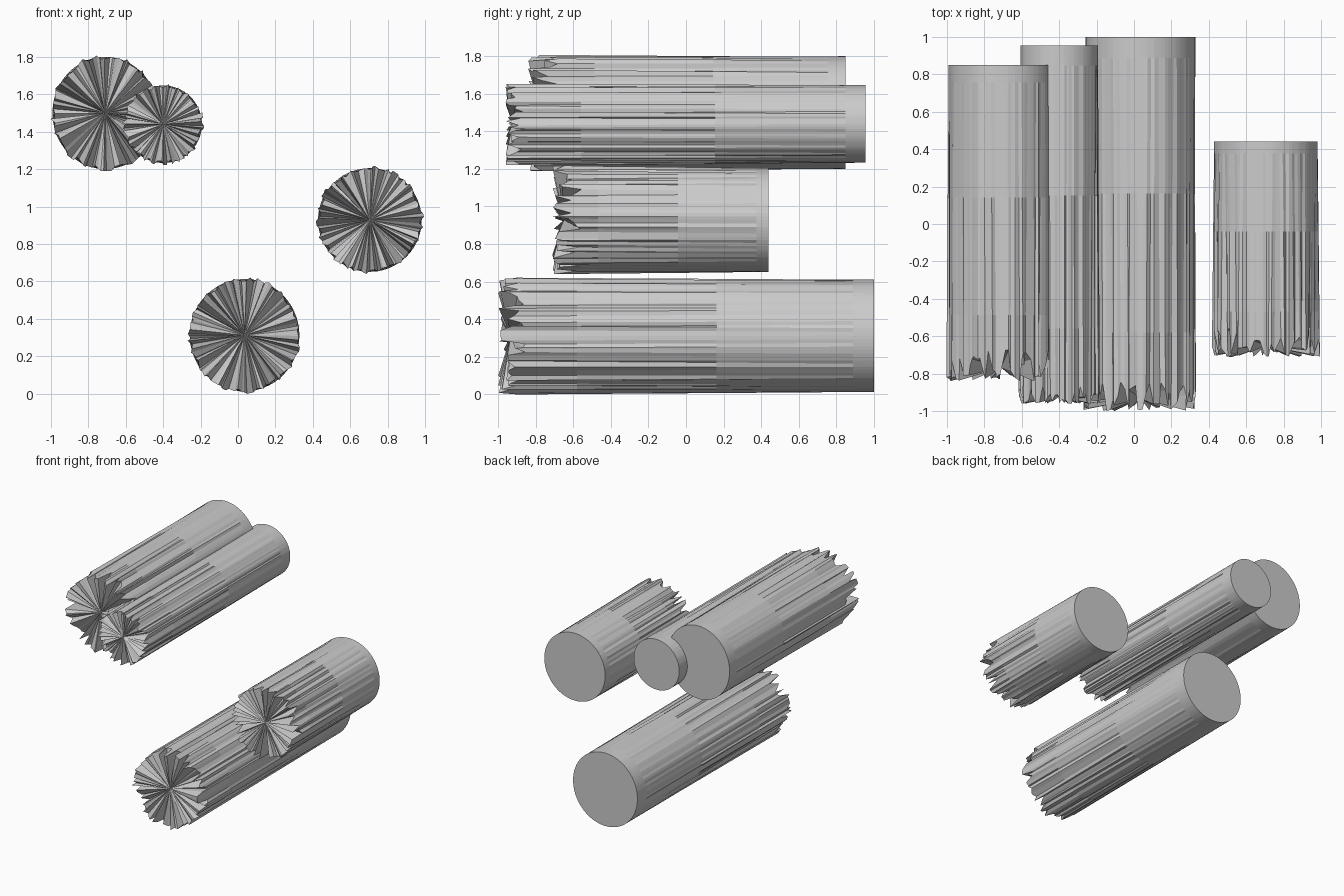
import bpy, bmesh, math, random

if "Cube" in bpy.data.objects:
    bpy.data.objects.remove(bpy.data.objects["Cube"])

random.seed(7)
SIDES = 96


def splintered_log(name, cx, cz, rx, rz, tip, notch, back):
    """Round log along y: clean cut at the back, splintered at the front."""
    bm = bmesh.new()
    # per-spoke splinter data: radius bump, angular shift, front depth
    bump = [random.uniform(-0.014, 0.014) for _ in range(SIDES)]
    shift = [random.uniform(-0.65, 0.65) * 2 * math.pi / SIDES for _ in range(SIDES)]
    depth = [tip + (notch - tip) * random.random() ** 1.6 for _ in range(SIDES)]
    length = back - tip

    # rings from the smooth back to the ragged front
    rings = []
    for t, rough in ((0, 0), (0.06, 0.05), (0.45, 0.45), (0.85, 0.8), (1, 1)):
        ring = []
        for i in range(SIDES):
            a = 2 * math.pi * i / SIDES + shift[i] * rough
            k = bump[i] * rough
            y = depth[i] if t == 1 else back - length * t * 0.93
            ring.append(bm.verts.new((cx + (rx + k) * math.cos(a), y,
                                      cz + (rz + k) * math.sin(a))))
        rings.append(ring)

    # bark strips
    for r0, r1 in zip(rings, rings[1:]):
        for i in range(SIDES):
            j = (i + 1) % SIDES
            bm.faces.new((r0[i], r0[j], r1[j], r1[i]))

    # flat back cut and fanned broken front
    bm.faces.new(rings[0])
    hub = bm.verts.new((cx, sum(depth) / SIDES, cz))
    for i in range(SIDES):
        bm.faces.new((rings[-1][i], rings[-1][(i + 1) % SIDES], hub))

    bmesh.ops.recalc_face_normals(bm, faces=bm.faces)
    mesh = bpy.data.meshes.new(name)
    bm.to_mesh(mesh)
    bm.free()
    obj = bpy.data.objects.new(name, mesh)
    bpy.context.collection.objects.link(obj)
    return obj


# name, centre x, centre z, radius x, radius z, front tip, deepest notch, back
splintered_log("log_bottom", 0.035, 0.312, 0.293, 0.300, -1.00, -0.84, 1.00)
splintered_log("log_right", 0.705, 0.928, 0.277, 0.277, -0.71, -0.55, 0.44)
splintered_log("log_upper_left", -0.71, 1.50, 0.282, 0.300, -0.84, -0.66, 0.85)
splintered_log("log_upper_small", -0.40, 1.44, 0.207, 0.207, -0.96, -0.85, 0.955)
